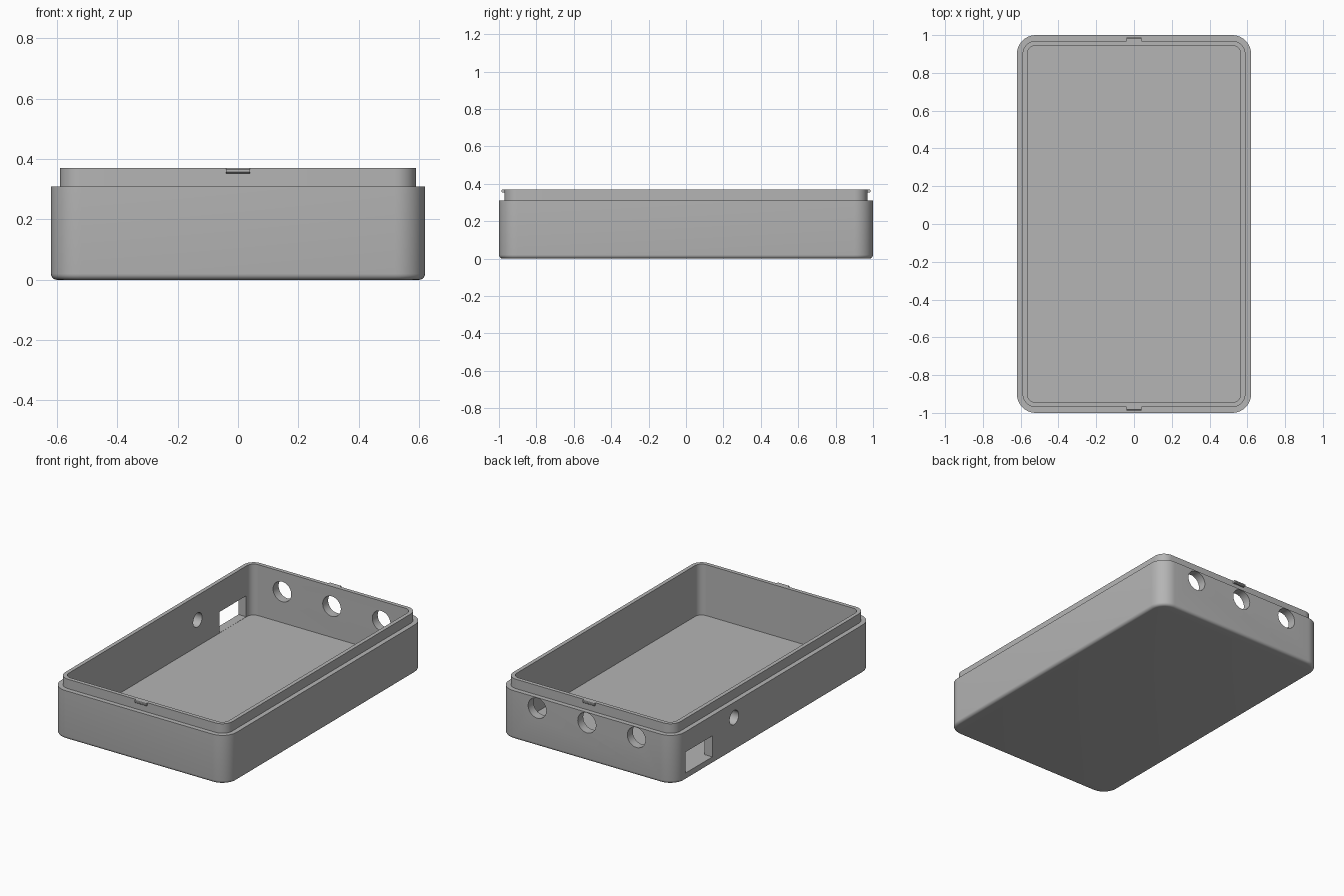
import bpy, bmesh, math
from mathutils import Matrix

cube = bpy.data.objects.get("Cube")
if cube:
    bpy.data.objects.remove(cube, do_unlink=True)

HALF_X, HALF_Y, CORNER = 0.62, 1.0, 0.1
SHELF, TOP, FLOOR = 0.31, 0.37, 0.045

grey = bpy.data.materials.new("grey plastic")
grey.use_nodes = True
COLOUR = (0.46, 0.46, 0.46, 1)
grey.diffuse_color = COLOUR
grey.node_tree.nodes["Principled BSDF"].inputs["Base Color"].default_value = COLOUR


def finish(name, bm):
    """Turn a bmesh into a named, coloured object."""
    bmesh.ops.recalc_face_normals(bm, faces=bm.faces)
    mesh = bpy.data.meshes.new(name)
    bm.to_mesh(mesh)
    bm.free()
    mesh.materials.append(grey)
    obj = bpy.data.objects.new(name, mesh)
    bpy.context.collection.objects.link(obj)
    return obj


def smooth(obj):
    bpy.ops.object.select_all(action='DESELECT')
    obj.select_set(True)
    bpy.context.view_layer.objects.active = obj
    bpy.ops.object.shade_smooth_by_angle(angle=math.radians(30))


def ring(bm, inset, z, steps=10):
    """Rounded rectangle, set in from the outer wall."""
    r = CORNER - inset
    verts = []
    for q, (sx, sy) in enumerate([(1, 1), (-1, 1), (-1, -1), (1, -1)]):
        for i in range(steps + 1):
            a = math.pi / 2 * (q + i / steps)
            verts.append(bm.verts.new((sx * (HALF_X - CORNER) + r * math.cos(a),
                                       sy * (HALF_Y - CORNER) + r * math.sin(a), z)))
    return verts


def box(name, centre, size):
    bm = bmesh.new()
    bmesh.ops.create_cube(bm, size=1, matrix=Matrix.Translation(centre) @ Matrix.Diagonal((*size, 1)))
    return finish(name, bm)


def cylinder(name, centre, radius, axis):
    bm = bmesh.new()
    bmesh.ops.create_cone(bm, cap_ends=True, segments=40, radius1=radius, radius2=radius, depth=0.2,
                          matrix=Matrix.Translation(centre) @ Matrix.Rotation(math.pi / 2, 4, axis))
    return finish(name, bm)


# Case shell: rounded bottom edge, outer wall, shelf, raised lip, inner wall, floor
FILLET = 0.02
profile = []
for i in range(6):
    a = math.pi / 2 * i / 5
    profile.append((FILLET * (1 - math.sin(a)), FILLET * (1 - math.cos(a))))
profile += [(0, SHELF), (0.03, SHELF), (0.03, TOP), (0.055, TOP), (0.055, FLOOR)]
bm = bmesh.new()
rings = [ring(bm, inset, z) for inset, z in profile]
for low, high in zip(rings, rings[1:]):
    for i in range(len(low)):
        j = (i + 1) % len(low)
        bm.faces.new((low[i], low[j], high[j], high[i]))
bm.faces.new(rings[0])
bm.faces.new(rings[-1])
case = finish("case_shell", bm)

# Openings: three round ports at the back, a round and a square one on the side
cutters = [cylinder("back_port_cutter", (x, HALF_Y, 0.243), 0.064, 'X') for x in (-0.35, 0, 0.35)]
cutters.append(cylinder("side_port_cutter", (-HALF_X, 0.4, 0.213), 0.045, 'Y'))
cutters.append(box("side_slot_cutter", (-HALF_X, 0.755, 0.113), (0.2, 0.27, 0.134)))
bpy.context.view_layer.objects.active = case
for cutter in cutters:
    cutter.hide_render = True
    cut = case.modifiers.new("opening", 'BOOLEAN')
    cut.operation = 'DIFFERENCE'
    cut.solver = 'EXACT'
    cut.object = cutter
    bpy.ops.object.modifier_apply(modifier=cut.name)
for cutter in cutters:
    bpy.data.objects.remove(cutter, do_unlink=True)
smooth(case)

# Snap tabs on the lip, with a slanted underside
for name, side in (("front_snap_tab", -1), ("back_snap_tab", 1)):
    outline = [(0.96, 0.353), (0.98, 0.353), (0.987, 0.358), (0.987, 0.366), (0.983, TOP), (0.96, TOP)]
    bm = bmesh.new()
    face = bm.faces.new([bm.verts.new((-0.04, side * y, z)) for y, z in outline])
    grown = bmesh.ops.extrude_face_region(bm, geom=[face])["geom"]
    bmesh.ops.translate(bm, vec=(0.08, 0, 0), verts=[v for v in grown if isinstance(v, bmesh.types.BMVert)])
    bm.faces.ensure_lookup_table()
    finish(name, bm)
